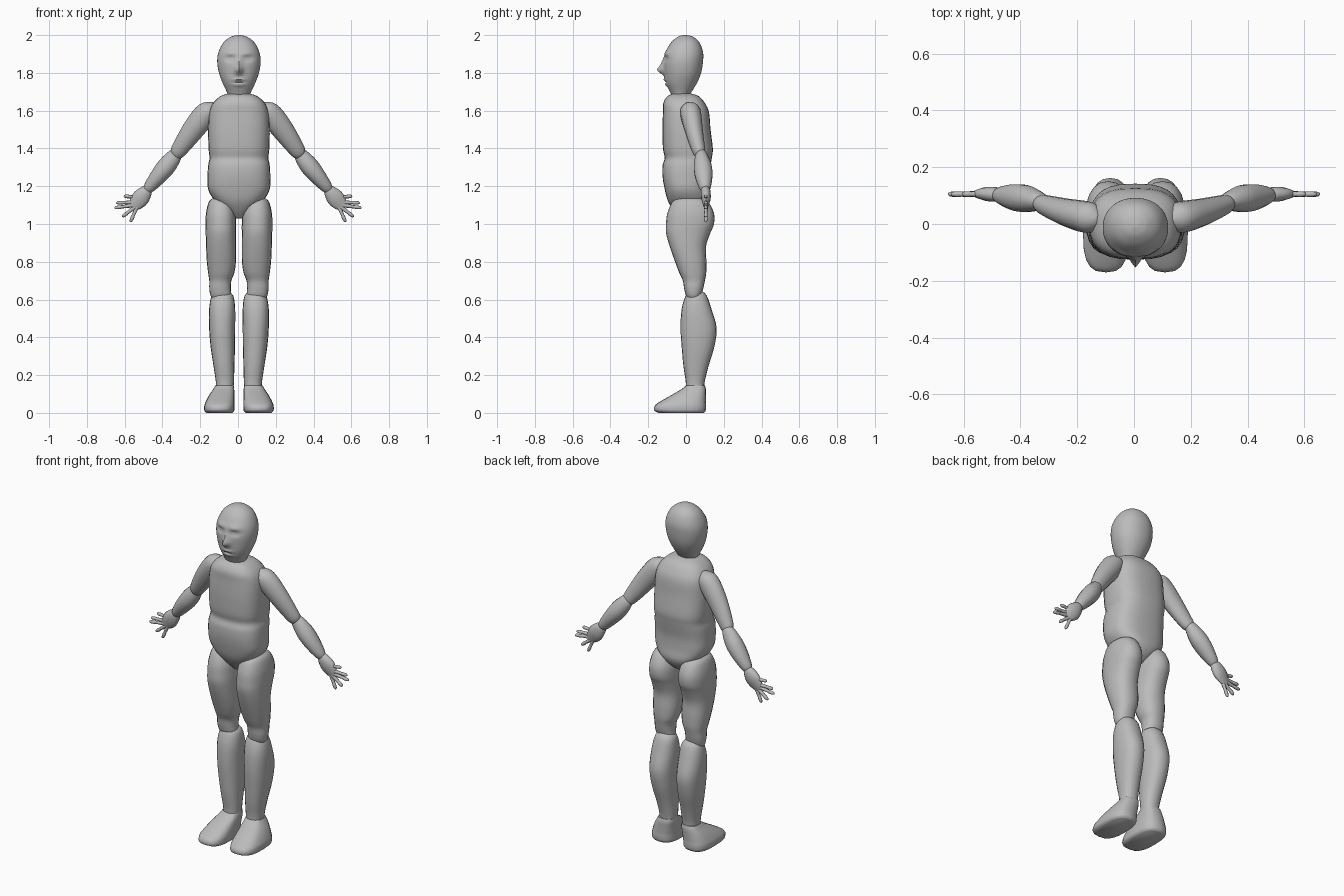
import bpy, bmesh, math
from mathutils import Vector

GREY = bpy.data.materials.new("plain grey")
GREY.diffuse_color = (0.5, 0.5, 0.5, 1)


def spline(rows, steps):
    """Catmull-Rom interpolation of a list of equal-length tuples."""
    out = []
    for i in range(len(rows) - 1):
        p = [rows[max(0, min(len(rows) - 1, i + k))] for k in (-1, 0, 1, 2)]
        for s in range(steps):
            t = s / steps
            out.append([0.5 * (2 * b + (c - a) * t + (2 * a - 5 * b + 4 * c - d) * t * t
                               + (3 * b - a - 3 * c + d) * t ** 3) for a, b, c, d in zip(*p)])
    return out + [list(rows[-1])]


def skin(name, rings):
    """Join rings of points into a closed smooth surface."""
    bm = bmesh.new()
    vs = [[bm.verts.new(p) for p in ring] for ring in rings]
    n = len(rings[0])
    for a, b in zip(vs, vs[1:]):
        for i in range(n):
            j = (i + 1) % n
            bm.faces.new((a[i], a[j], b[j], b[i]))
    bm.faces.new(vs[0][::-1])
    bm.faces.new(vs[-1])
    bmesh.ops.recalc_face_normals(bm, faces=bm.faces)
    me = bpy.data.meshes.new(name)
    bm.to_mesh(me)
    bm.free()
    me.materials.append(GREY)
    ob = bpy.data.objects.new(name, me)
    bpy.context.collection.objects.link(ob)
    bpy.ops.object.select_all(action='DESELECT')
    ob.select_set(True)
    bpy.context.view_layer.objects.active = ob
    bpy.ops.object.shade_smooth_by_angle(angle=math.radians(50))
    return ob


def sup(v, power):
    return math.copysign(abs(v) ** (2 / power), v)


def column(name, rows, side=1, n=20, steps=4, power=2.3, bumps=()):
    """Upright part; rows are z, x0, x1, y0, y1. Bumps push the front in or out."""
    rings = []
    for z, x0, x1, y0, y1 in spline(rows, steps):
        ring = []
        for i in range(n):
            a = 2 * math.pi * i / n
            x = (x0 + x1) / 2 + (x1 - x0) / 2 * sup(math.cos(a), power)
            y = (y0 + y1) / 2 + (y1 - y0) / 2 * sup(math.sin(a), power)
            if y < (y0 + y1) / 2:
                for bx, bz, sx, sz, amt in bumps:
                    y -= amt * math.exp(-((abs(x) - bx) / sx) ** 2 - ((z - bz) / sz) ** 2)
            ring.append((side * x + 0.005, y, z))
        rings.append(ring)
    return skin(name, rings)


def limb(name, rows, side=1, n=14, steps=4):
    """Slanted part; rows are x, y, z, radius in the front plane, depth radius."""
    pts = spline(rows, steps)
    rings = []
    for k, (x, y, z, r, d) in enumerate(pts):
        t = Vector(pts[min(k + 1, len(pts) - 1)][:3]) - Vector(pts[max(k - 1, 0)][:3])
        u = Vector((t.z, 0, -t.x)).normalized()
        v = t.cross(u).normalized()
        ring = []
        for i in range(n):
            a = 2 * math.pi * i / n
            p = Vector((x, y, z)) + u * r * math.cos(a) + v * d * math.sin(a)
            ring.append((side * p.x, p.y, p.z))
        rings.append(ring)
    return skin(name, rings)


# head: nose, brows, eye sockets, lips and chin are bumps on the front
column("head", [
    (1.67, -.055, .055, -.07, .01), (1.70, -.065, .065, -.085, .03),
    (1.75, -.088, .088, -.108, .06), (1.80, -.106, .106, -.115, .08),
    (1.86, -.115, .115, -.117, .09), (1.91, -.108, .108, -.108, .09),
    (1.96, -.083, .083, -.08, .072), (1.99, -.045, .045, -.045, .04),
    (2.0, -.01, .01, -.015, .005)], n=64, steps=7, power=2.15, bumps=[
    (0, 1.815, .018, .022, .034), (0, 1.85, .014, .03, .012), (.045, 1.905, .035, .014, .007),
    (.045, 1.875, .024, .014, -.012), (.045, 1.875, .012, .006, .006),
    (0, 1.765, .03, .007, .008), (0, 1.75, .03, .005, -.005), (0, 1.738, .028, .008, .008)])

# torso: chest, waist crease, belly and tapered pelvis
column("torso", [
    (1.03, -.02, .02, -.03, .05), (1.07, -.065, .065, -.065, .10),
    (1.12, -.125, .125, -.095, .125), (1.18, -.162, .162, -.112, .12),
    (1.25, -.166, .166, -.124, .12), (1.31, -.163, .163, -.124, .13),
    (1.35, -.156, .156, -.113, .137), (1.40, -.161, .161, -.122, .142),
    (1.50, -.163, .163, -.125, .13), (1.59, -.157, .157, -.122, .122),
    (1.64, -.137, .137, -.12, .10), (1.675, -.10, .10, -.10, .07),
    (1.69, -.06, .06, -.07, .03)], n=28, power=2.7)

for side, word in ((1, "left"), (-1, "right")):
    # thigh narrowing to the knee
    column(word + "_thigh", [
        (1.14, .06, .13, -.03, .07), (1.12, .035, .158, -.07, .115),
        (1.06, .018, .174, -.098, .147), (1.0, .015, .177, -.106, .148),
        (.95, .015, .176, -.105, .128), (.88, .015, .174, -.086, .106),
        (.80, .016, .170, -.058, .108), (.74, .025, .163, -.035, .107),
        (.70, .04, .157, -.017, .10), (.66, .043, .157, -.010, .092),
        (.62, .043, .15, .0, .08), (.59, .06, .13, .02, .06)], side)
    # calf bulging to the back
    column(word + "_lower_leg", [
        (.645, .06, .12, .02, .085), (.62, .03, .145, -.002, .11),
        (.55, .02, .158, -.023, .135), (.45, .02, .158, -.029, .162),
        (.35, .021, .15, -.023, .150), (.25, .024, .135, -.014, .120),
        (.17, .026, .123, -.002, .10), (.12, .03, .12, .0, .095)], side)
    # foot wedge with a flat sole
    column(word + "_foot", [
        (.0, .035, .172, -.145, .095), (.012, .025, .183, -.168, .104),
        (.035, .023, .184, -.167, .106), (.055, .023, .178, -.145, .105),
        (.09, .024, .160, -.085, .105), (.125, .025, .137, -.025, .105),
        (.145, .028, .125, .0, .10)], side, power=2.8)
    # upper arm and forearm, pinched at the joints
    limb(word + "_upper_arm", [
        (.12, .015, 1.63, .02, .02), (.145, .02, 1.607, .05, .05),
        (.18, .027, 1.572, .062, .055), (.24, .042, 1.495, .058, .048),
        (.30, .062, 1.41, .046, .038), (.327, .073, 1.372, .036, .03),
        (.345, .078, 1.35, .012, .012)], side)
    limb(word + "_forearm", [
        (.31, .075, 1.39, .012, .012), (.33, .08, 1.368, .036, .03),
        (.375, .088, 1.31, .049, .047), (.42, .094, 1.255, .044, .047),
        (.465, .10, 1.20, .033, .033), (.482, .102, 1.18, .024, .022)], side)
    # hand: palm and five spread fingers
    limb(word + "_palm", [
        (.465, .102, 1.20, .012, .012), (.485, .104, 1.175, .033, .025),
        (.515, .106, 1.138, .046, .025), (.545, .106, 1.102, .036, .014),
        (.558, .106, 1.085, .018, .008)], side)
    for i, (sx, sz, tx, tz) in enumerate((
            (.53, 1.10, .57, 1.01), (.545, 1.09, .613, 1.038), (.55, 1.10, .655, 1.085),
            (.545, 1.115, .645, 1.112), (.525, 1.14, .605, 1.148))):
        dx, dz = tx - sx, tz - sz
        limb(f"{word}_finger_{i + 1}", [
            (sx + dx * t, .105, sz + dz * t, r, r) for t, r in
            ((0, .011), (.35, .010), (.6, .0085), (.72, .010), (.93, .008), (1, .002))],
            side, n=8, steps=2)
